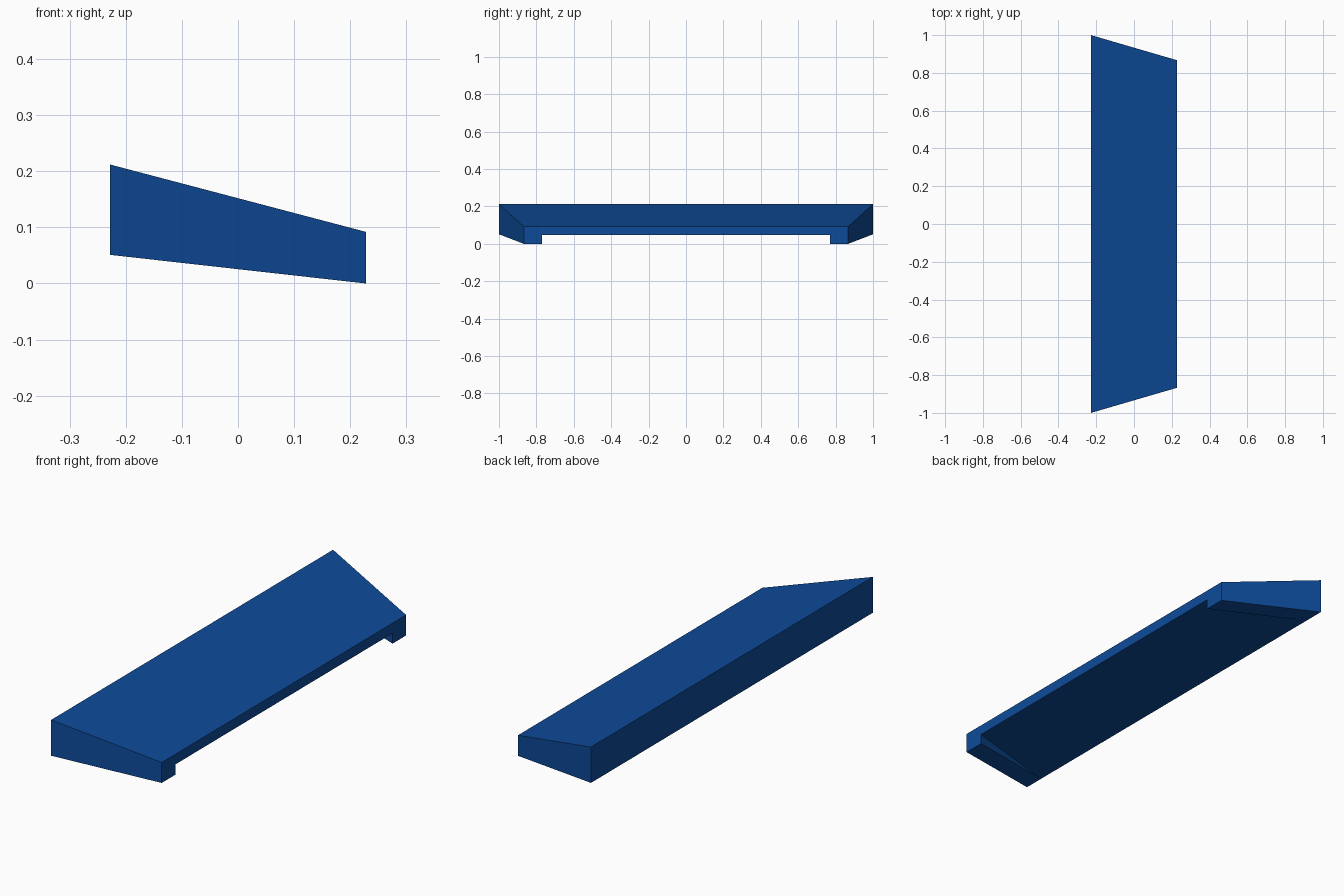
import bpy
import bmesh

if "Cube" in bpy.data.objects:
    bpy.data.objects.remove(bpy.data.objects["Cube"])

blue = bpy.data.materials.new("deep_blue")
blue.use_nodes = True
colour = (0.004, 0.07, 0.32, 1)
blue.diffuse_color = colour
blue.node_tree.nodes["Principled BSDF"].inputs["Base Color"].default_value = colour


def tapered_block(name, stations):
    """Loft a rectangle between two stations: (x, half width, low, high)."""
    bm = bmesh.new()
    rings = [[bm.verts.new((x, y, z)) for y, z in
              ((-w, low), (w, low), (w, high), (-w, high))]
             for x, w, low, high in stations]
    for ring in rings:
        bm.faces.new(ring)
    a, b = rings
    for i in range(4):
        j = (i + 1) % 4
        bm.faces.new((a[i], a[j], b[j], b[i]))
    bmesh.ops.recalc_face_normals(bm, faces=bm.faces)
    mesh = bpy.data.meshes.new(name)
    bm.to_mesh(mesh)
    bm.free()
    mesh.materials.append(blue)
    obj = bpy.data.objects.new(name, mesh)
    bpy.context.collection.objects.link(obj)
    return obj


# Sloping body with splayed ends
body = tapered_block("wedge_body", [(-0.228, 1.0, 0.051, 0.212),
                                    (0.228, 0.867, 0.0, 0.092)])

# Shallow recess under the body, open at the low edge
cutter = tapered_block("recess_cutter", [(-0.219, 0.9, -0.1, 0.0495),
                                         (0.3, 0.749, -0.1, 0.0455)])
cutter.hide_render = True

cut = body.modifiers.new("underside_recess", "BOOLEAN")
cut.operation = "DIFFERENCE"
cut.solver = "EXACT"
cut.object = cutter
bpy.context.view_layer.objects.active = body
bpy.ops.object.modifier_apply(modifier=cut.name)
bpy.data.objects.remove(cutter)
